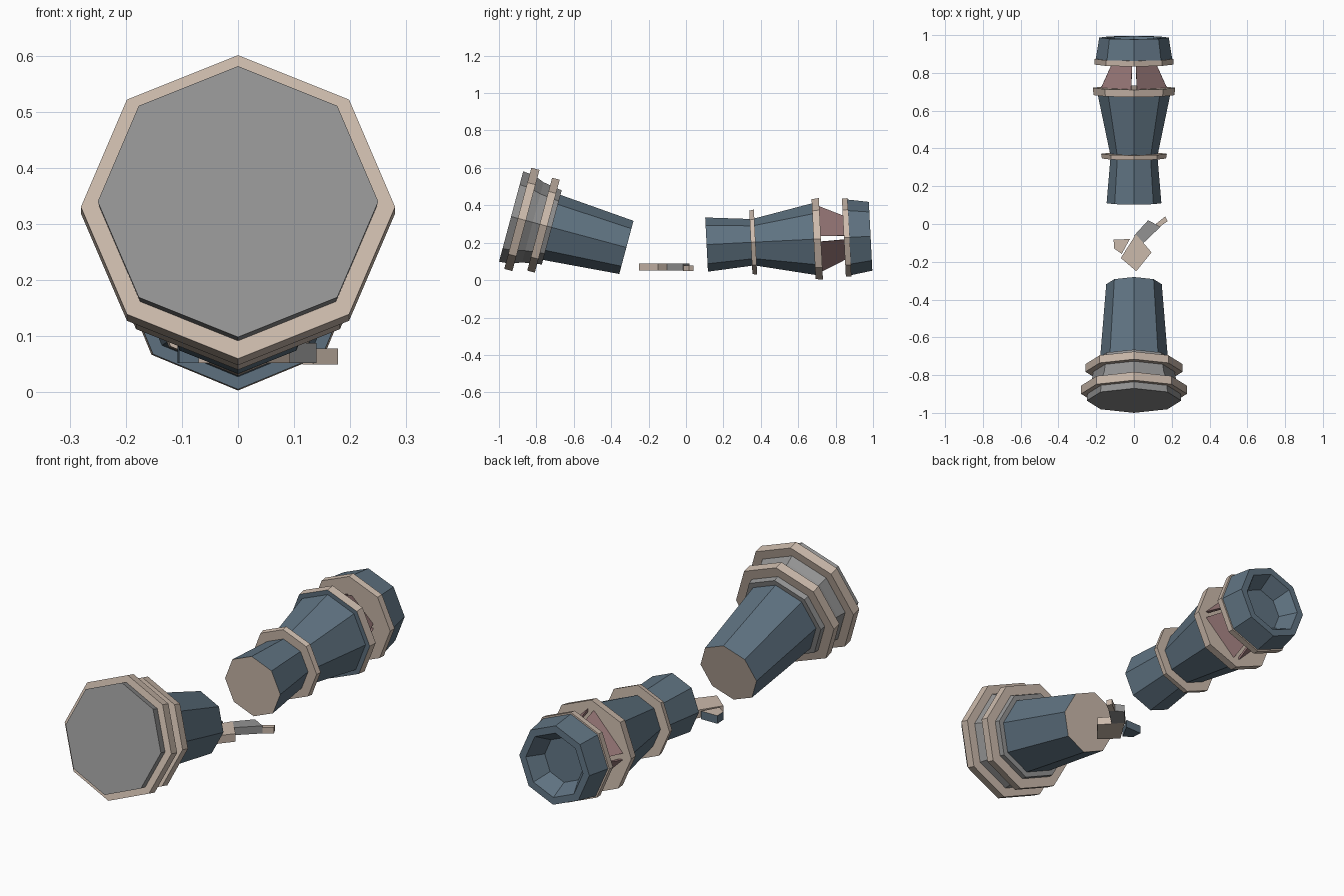
import bpy, bmesh, math
from mathutils import Vector

if "Cube" in bpy.data.objects:
    bpy.data.objects.remove(bpy.data.objects["Cube"])


def mat(name, rgb):
    m = bpy.data.materials.new(name)
    m.diffuse_color = (*rgb, 1)
    m.use_nodes = True
    m.node_tree.nodes["Principled BSDF"].inputs["Base Color"].default_value = m.diffuse_color
    return m


STONE = mat("pale_stone", (0.60, 0.49, 0.41))
BLUE = mat("slate_blue", (0.115, 0.17, 0.22))
GREY = mat("mid_grey", (0.29, 0.29, 0.29))
PINK = mat("dusty_pink", (0.32, 0.19, 0.19))


def finish(name, bm, mats):
    bmesh.ops.recalc_face_normals(bm, faces=bm.faces)
    me = bpy.data.meshes.new(name)
    bm.to_mesh(me)
    bm.free()
    for m in mats:
        me.materials.append(m)
    ob = bpy.data.objects.new(name, me)
    bpy.context.collection.objects.link(ob)
    return ob


class Axis:
    """Tilted axis in the YZ plane; t runs along it, r and angle around it."""
    def __init__(self, y, z, degrees):
        a = math.radians(degrees)
        self.o = Vector((0, y, z))
        self.d = Vector((0, math.cos(a), math.sin(a)))
        self.u = Vector((0, -math.sin(a), math.cos(a)))

    def at(self, t, r, ang):
        return (self.o + self.d * t + Vector((1, 0, 0)) * r * math.cos(ang)
                + self.u * r * math.sin(ang))


def lathe(name, axis, profile, mats, bands=None, start=0, end=0):
    """Eight-sided turned solid with a material index for each band and cap."""
    bm = bmesh.new()
    rings = [[bm.verts.new(axis.at(t, r, k * math.pi / 4)) for k in range(8)]
             for t, r in profile]
    for i in range(len(rings) - 1):
        a, b = rings[i], rings[i + 1]
        for k in range(8):
            j = (k + 1) % 8
            f = bm.faces.new((a[k], a[j], b[j], b[k]))
            f.material_index = bands[i] if bands else 0
    bm.faces.new(rings[0]).material_index = start
    bm.faces.new(rings[-1]).material_index = end
    return finish(name, bm, mats)


def chunk(name, outline, z0, z1, side, top):
    """Flat broken shard."""
    bm = bmesh.new()
    lo = [bm.verts.new((x, y, z0)) for x, y in outline]
    hi = [bm.verts.new((x, y, z1)) for x, y in outline]
    n = len(outline)
    bm.faces.new(lo)
    bm.faces.new(hi).material_index = 1
    for k in range(n):
        j = (k + 1) % n
        bm.faces.new((lo[k], lo[j], hi[j], hi[k]))
    return finish(name, bm, [side, top])


# front piece: fallen base with two collars
base = Axis(-0.935, 0.34, -15)
lathe("base_drum", base, [(0, 0.25), (0.06, 0.245), (0.12, 0.222), (0.225, 0.205)], [GREY])
lathe("base_shaft", base, [(0.2, 0.182), (0.638, 0.147)], [BLUE, STONE], end=1)
for nm, t0, t1, r in (("base_wide_collar", 0.037, 0.082, 0.28),
                      ("base_narrow_collar", 0.158, 0.2, 0.257)):
    lathe(nm, base, [(t0, r), (t1, r)], [STONE])

# back piece: waisted shaft with collars
top = Axis(0.11, 0.19, 2.9)
lathe("broken_shaft", top,
      [(0, 0.145), (0.25, 0.124), (0.58, 0.193)], [BLUE, STONE], start=1)
lathe("waist_collar", top, [(0.237, 0.17), (0.262, 0.174)], [STONE])
lathe("shoulder_collar", top, [(0.573, 0.214), (0.612, 0.218)], [STONE, BLUE], start=1)

# pink splayed panels joining the shoulder and the cap, with gaps at the corners
for q in range(4):
    bm = bmesh.new()
    grid = []
    for inset in (0, 0.014):
        for t, r in ((0.605, 0.178), (0.745, 0.115)):
            for deg in (5, 85):
                grid.append(bm.verts.new(
                    top.at(t, r - inset, math.radians(q * 90 + deg))))
    for f in ((0, 1, 3, 2), (4, 6, 7, 5), (0, 4, 5, 1), (2, 3, 7, 6), (0, 2, 6, 4), (1, 5, 7, 3)):
        bm.faces.new([grid[i] for i in f])
    finish(f"neck_panel_{q + 1}", bm, [PINK])

# hollow end cap
lathe("cap_collar", top, [(0.735, 0.208), (0.765, 0.21)], [STONE])
lathe("hollow_cap", top,
      [(0.76, 0.203), (0.878, 0.184), (0.878, 0.15), (0.80, 0.105)], [BLUE])

# loose shards between the two pieces
chunk("large_shard", [(-0.07, -0.18), (0.012, -0.25), (0.093, -0.15), (0.01, -0.055)],
      0.052, 0.09, STONE, STONE)
chunk("grey_shard", [(0.0, -0.062), (0.075, 0.02), (0.14, -0.015), (0.04, -0.11)],
      0.052, 0.088, GREY, GREY)
chunk("shard_tip", [(0.115, 0.0), (0.165, 0.04), (0.178, 0.015), (0.135, -0.015)],
      0.05, 0.078, STONE, STONE)
chunk("small_shard", [(-0.108, -0.082), (-0.022, -0.08), (-0.065, -0.158), (-0.105, -0.13)],
      0.052, 0.09, BLUE, STONE)
